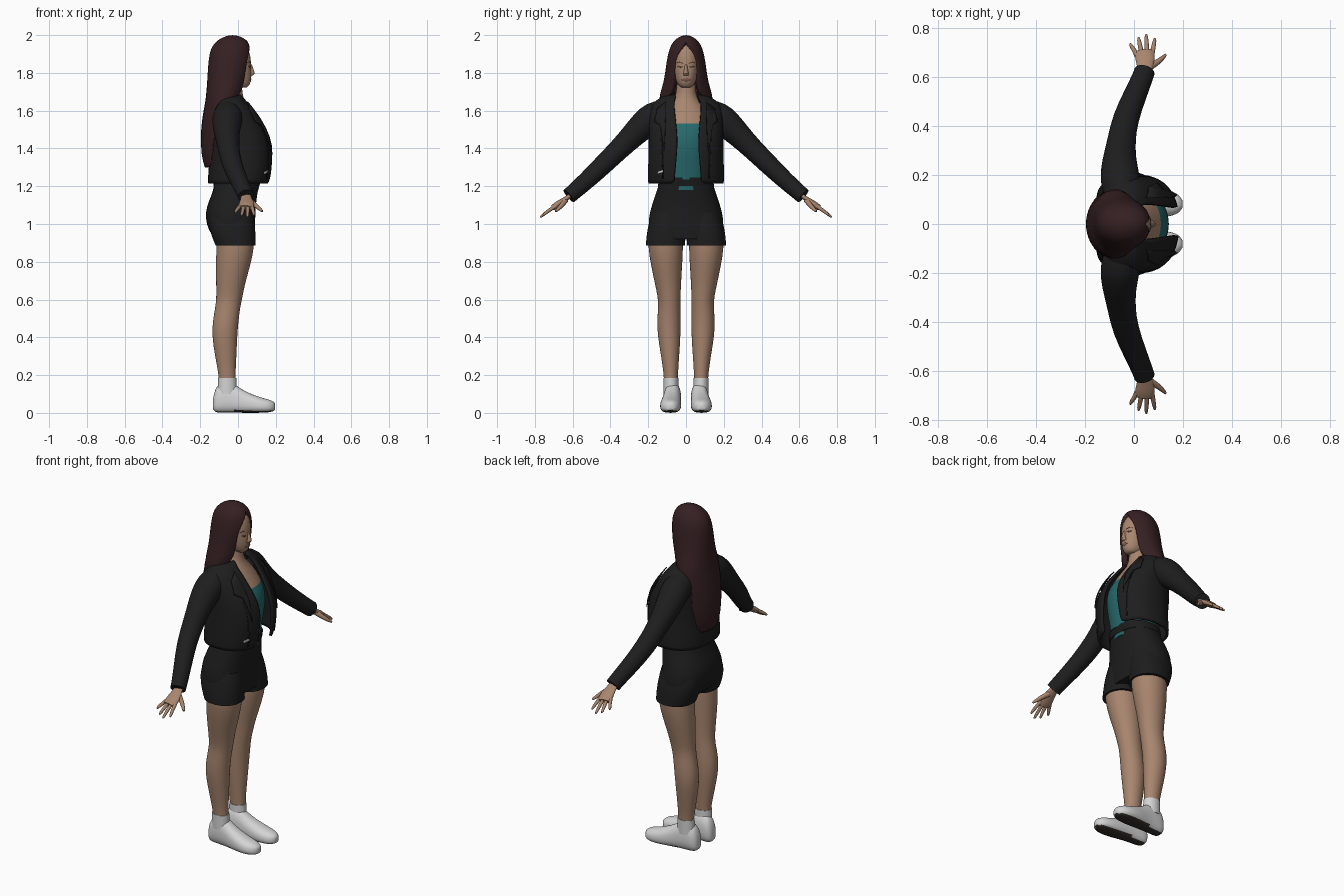
import bpy
import bmesh
from math import sin, cos, pi, radians
from mathutils import Vector
from mathutils.bvhtree import BVHTree

cube = bpy.data.objects.get("Cube")
if cube:
    bpy.data.objects.remove(cube)


def material(name, *rgb):
    mat = bpy.data.materials.new(name)
    mat.use_nodes = True
    mat.diffuse_color = (*rgb, 1)
    mat.node_tree.nodes["Principled BSDF"].inputs["Base Color"].default_value = (*rgb, 1)
    return mat


SKIN = material("skin", .39, .235, .155)
HAIR = material("dark auburn hair", .036, .014, .016)
BLACK = material("black jacket cloth", .013, .013, .014)
SHORTS = material("black shorts cloth", .012, .012, .012)
TEAL = material("teal top", .02, .14, .15)
WHITE = material("white shoe", .66, .66, .66)
SOLE = material("brown sole", .035, .028, .022)
METAL = material("silver zip", .7, .7, .7)
LIPS = material("lips", .24, .11, .085)
BROWN = material("brow brown", .1, .055, .04)


def finish(name, bm, mats, rule=None, subdivide=1, thick=0):
    """Turn a bmesh into a smooth object with optional colour rule and thickness."""
    mesh = bpy.data.meshes.new(name)
    if rule:
        bm.normal_update()
        for face in bm.faces:
            face.material_index = rule(face)
    bm.to_mesh(mesh)
    bm.free()
    for mat in mats:
        mesh.materials.append(mat)
    obj = bpy.data.objects.new(name, mesh)
    bpy.context.collection.objects.link(obj)
    if subdivide:
        mod = obj.modifiers.new("smooth", "SUBSURF")
        mod.levels = mod.render_levels = subdivide
    if thick:
        mod = obj.modifiers.new("thickness", "SOLIDIFY")
        mod.thickness, mod.offset = thick, -1
    bpy.ops.object.select_all(action="DESELECT")
    obj.select_set(True)
    bpy.context.view_layer.objects.active = obj
    bpy.ops.object.shade_smooth_by_angle(angle=radians(60))
    return obj


def skin_rings(name, rings, mats, closed=True, **options):
    """Bridge rings of points; closed rings get creased end caps."""
    bm = bmesh.new()
    crease = bm.edges.layers.float.new("crease_edge")
    rows = [[bm.verts.new(p) for p in ring] for ring in rings]
    count = len(rows[0])
    for low, high in zip(rows, rows[1:]):
        for i in range(count if closed else count - 1):
            j = (i + 1) % count
            bm.faces.new((low[i], low[j], high[j], high[i]))
    if closed:
        for cap in (rows[0][::-1], rows[-1]):
            for edge in bm.faces.new(cap).edges:
                edge[crease] = 1
    bmesh.ops.remove_doubles(bm, verts=bm.verts, dist=.0002)
    if closed:
        bmesh.ops.recalc_face_normals(bm, faces=bm.faces)
    return finish(name, bm, mats, **options)


def power(value, n):
    return (abs(value) ** (2 / n)) * (1 if value > 0 else -1)


def loft(name, rows, mats, side=1, n=2, segs=24, shell=0, shift=0, ripple=0, **options):
    """Upright loft: rows are (z, back x, front x, centre y, half width, gap angle)."""
    rings = []
    for z, back, front, cy, half, *gap in rows:
        gap = radians(gap[0]) if gap else 0
        ring = []
        for i in range(segs + 1 if shell else segs):
            a = gap + (2 * pi - 2 * gap) * i / segs + radians(shift)
            wave = 1 + ripple * cos(i * pi) * min(1, max(0, 1.95 - z) * 3)
            ring.append(((back + front) / 2 + (front - back) / 2 * power(cos(a), n) * wave,
                         side * (cy + half * power(sin(a), n) * wave), z))
        rings.append(ring)
    return skin_rings(name, rings, mats, not shell, thick=shell, **options)


def tube(name, path, mats, side=1, flat=1, segs=14, **options):
    """Round or flattened tube along (x, y, z, radius) points."""
    pts = [Vector(p[:3]) for p in path]
    rings = []
    for i, (*_, radius) in enumerate(path):
        along = (pts[min(i + 1, len(pts) - 1)] - pts[max(i - 1, 0)]).normalized()
        u = (Vector((1, 0, 0)) - along * along.x).normalized()
        v = along.cross(u) * flat
        ring = [pts[i] + (u * cos(2 * pi * k / segs) + v * sin(2 * pi * k / segs)) * radius
                for k in range(segs)]
        rings.append([(p.x, p.y * side, p.z) for p in ring])
    return skin_rings(name, rings, mats, **options)


def plate(name, outline, target, mat, side=1, lift=.005):
    """Thin piece with a (y, z) outline laid onto the face of the target."""
    bpy.context.view_layer.update()
    tree = BVHTree.FromObject(target, bpy.context.evaluated_depsgraph_get())
    bm = bmesh.new()
    bm.faces.new([bm.verts.new((0, y * side, z)) for y, z in outline][::side])
    bmesh.ops.triangulate(bm, faces=bm.faces)
    bmesh.ops.subdivide_edges(bm, edges=bm.edges, cuts=3, use_grid_fill=True)
    for vert in bm.verts:
        hit = tree.ray_cast(Vector((1, vert.co.y, vert.co.z)), Vector((-1, 0, 0)))[0]
        vert.co.x = (hit.x if hit else 0) + lift
    return finish(name, bm, [mat], subdivide=0, thick=.006)


# Torso: teal top below the neckline, skin chest and neck above
loft("torso_and_neck", [
    (1.18, -.12, .11, 0, .13), (1.3, -.11, .125, 0, .135), (1.42, -.12, .15, 0, .15),
    (1.49, -.12, .135, 0, .15), (1.525, -.12, .115, 0, .15), (1.6, -.11, .07, 0, .12),
    (1.65, -.1, .035, 0, .07), (1.69, -.085, .022, 0, .05), (1.78, -.08, .02, 0, .048)],
    [TEAL, SKIN], rule=lambda f: int(f.calc_center_median().z > 1.52))

# Head and nose
head = loft("head", [
    (1.722, .0, .045, 0, .022), (1.735, -.05, .063, 0, .042), (1.765, -.1, .07, 0, .058),
    (1.8, -.125, .073, 0, .067), (1.84, -.135, .07, 0, .072), (1.89, -.135, .068, 0, .074),
    (1.94, -.12, .05, 0, .065), (1.975, -.08, .01, 0, .035)], [SKIN], n=2.2)
loft("nose", [(1.785, .05, .077, 0, .014), (1.795, .05, .092, 0, .016),
              (1.815, .05, .084, 0, .01), (1.845, .05, .074, 0, .007)], [SKIN], segs=12)
plate("lips", [(-.024, 1.763), (0, 1.754), (.024, 1.763), (.006, 1.771), (-.006, 1.771)],
      head, LIPS, lift=.002)
for side, label in ((1, "left"), (-1, "right")):
    plate(label + "_eye", [(.019, 1.832), (.032, 1.827), (.045, 1.833), (.032, 1.838)],
          head, BROWN, side, .002)
    plate(label + "_brow", [(.015, 1.85), (.035, 1.857), (.053, 1.85), (.035, 1.861)],
          head, BROWN, side, .002)

# Long hair: a shell parted around the face, falling down the back
loft("hair", [
    (1.3, -.175, .0, 0, .1, 125), (1.36, -.195, .0, 0, .12, 118), (1.5, -.198, .02, 0, .138, 108),
    (1.6, -.182, .02, 0, .145, 95), (1.65, -.172, .02, 0, .147, 60), (1.69, -.168, .03, 0, .138, 32),
    (1.75, -.163, .05, 0, .118, 36), (1.81, -.16, .065, 0, .109, 40), (1.87, -.155, .072, 0, .101, 38),
    (1.915, -.148, .072, 0, .092, 26), (1.95, -.132, .064, 0, .079, 8), (1.98, -.1, .04, 0, .056, 0),
    (1.996, -.06, .005, 0, .025, 0), (2, -.03, -.03, 0, 0, 0)],
    [HAIR], segs=44, shell=.03, ripple=.014)

# Open cropped jacket
jacket = loft("jacket_body", [
    (1.215, -.158, .165, 0, .2, 17), (1.25, -.16, .178, 0, .203, 17), (1.33, -.152, .184, 0, .2, 15),
    (1.42, -.15, .186, 0, .198, 13), (1.5, -.155, .158, 0, .198, 14), (1.57, -.15, .112, 0, .198, 16),
    (1.62, -.14, .075, 0, .19, 18), (1.655, -.125, .045, 0, .165, 22), (1.685, -.105, .02, 0, .1, 30)],
    [BLACK], n=2.4, segs=36, shell=.014, shift=3)
loft("jacket_collar", [(1.64, -.13, .04, 0, .11, 45), (1.7, -.115, .02, 0, .085, 50)],
     [BLACK], shell=.014)
plate("zip_pull", [(-.15, 1.265), (-.122, 1.275), (-.122, 1.286), (-.15, 1.276)], jacket, METAL)
loft("shorts_hips", [
    (.92, -.12, .088, 0, .17), (.96, -.155, .093, 0, .2), (1.03, -.175, .092, 0, .2),
    (1.09, -.168, .094, 0, .185), (1.15, -.142, .102, 0, .165), (1.2, -.127, .11, 0, .147),
    (1.245, -.125, .118, 0, .14)], [SHORTS], n=2.3)
loft("waistband", [(1.2, -.131, .114, 0, .15), (1.235, -.13, .122, 0, .145)], [SHORTS], n=2.3)

for side, label in ((1, "left"), (-1, "right")):
    # Jacket lapel, front seam and sleeve
    plate(label + "_lapel", [(.105, 1.645), (.15, 1.61), (.165, 1.54), (.135, 1.52),
                             (.115, 1.38), (.108, 1.5)], jacket, BLACK, side, .009)
    plate(label + "_front_seam", [(.12, 1.24), (.126, 1.24), (.136, 1.5), (.13, 1.5)],
          jacket, BLACK, side, .006)
    tube(label + "_sleeve", [
        (-.05, .11, 1.59, .07), (-.055, .17, 1.57, .083), (-.06, .225, 1.525, .077),
        (-.058, .28, 1.47, .066), (-.05, .35, 1.4, .057), (-.035, .43, 1.322, .054),
        (.002, .52, 1.235, .048), (.036, .6, 1.165, .043), (.042, .62, 1.148, .043)],
        [BLACK], side, segs=20)

    # Hand with four fingers and a thumb
    tube(label + "_palm", [(.038, .59, 1.168, .026), (.044, .63, 1.137, .029),
                           (.046, .66, 1.117, .039), (.044, .69, 1.096, .043),
                           (.042, .705, 1.086, .036)], [SKIN], side, .42)
    fingers = {"little": (.012, -.014, .735), "ring": (.032, .019, .76),
               "middle": (.053, .05, .772), "index": (.073, .085, .757)}
    for finger, (base, tip, reach) in fingers.items():
        drop = 1.092 - (reach - .69) * .68
        tube(f"{label}_{finger}_finger", [
            (base, .685, 1.098, .011), ((base + tip) / 2, (reach + .69) / 2, (drop + 1.1) / 2, .0105),
            (tip, reach - .006, drop + .004, .008), (tip, reach, drop, .004)], [SKIN], side, segs=8)
    tube(label + "_thumb", [(.06, .638, 1.125, .016), (.09, .655, 1.102, .014),
                            (.115, .675, 1.08, .011), (.129, .69, 1.067, .006)],
         [SKIN], side, segs=8)

    # Shorts leg and bare leg
    loft(label + "_shorts_leg", [(.887, -.12, .095, .108, .105), (.93, -.138, .095, .107, .104),
                                 (1.0, -.16, .09, .1, .1), (1.06, -.15, .08, .09, .09)],
         [SHORTS], side, 2.2)
    loft(label + "_leg", [
        (.14, -.1, -.01, .08, .036), (.2, -.102, -.014, .08, .037), (.3, -.122, -.008, .084, .048),
        (.4, -.137, -.004, .089, .06), (.48, -.136, .002, .091, .063), (.56, -.12, .012, .088, .059),
        (.61, -.115, .024, .089, .06), (.68, -.116, .036, .095, .069), (.78, -.118, .066, .103, .083),
        (.88, -.115, .088, .108, .094), (.96, -.11, .085, .108, .09)], [SKIN], side)

    # Sock and shoe with a dark underside
    loft(label + "_sock", [(.1, -.108, -.005, .079, .04), (.185, -.106, -.008, .08, .04)],
         [WHITE], side)
    rings = []
    for x, cy, half, low, top in (
            (-.132, .068, .02, .02, .075), (-.122, .068, .038, .004, .125), (-.1, .069, .045, 0, .158),
            (-.06, .071, .047, 0, .17), (-.02, .073, .048, 0, .155), (.02, .076, .051, 0, .124),
            (.07, .08, .056, 0, .1), (.12, .083, .057, 0, .082), (.16, .083, .05, .002, .072),
            (.185, .082, .036, .007, .063), (.197, .081, .016, .016, .05)):
        rings.append([(x, side * (cy + half * power(cos(a), 2.8) * (1 - .25 * max(0, sin(a)))),
                       (low + top) / 2 + (top - low) / 2 * power(sin(a), 2.8))
                      for a in [2 * pi * (k + .5) / 20 for k in range(20)]])
    skin_rings(label + "_shoe", rings, [WHITE, SOLE],
               rule=lambda f: int(f.normal.z < -.7 and f.calc_center_median().z < .03))
